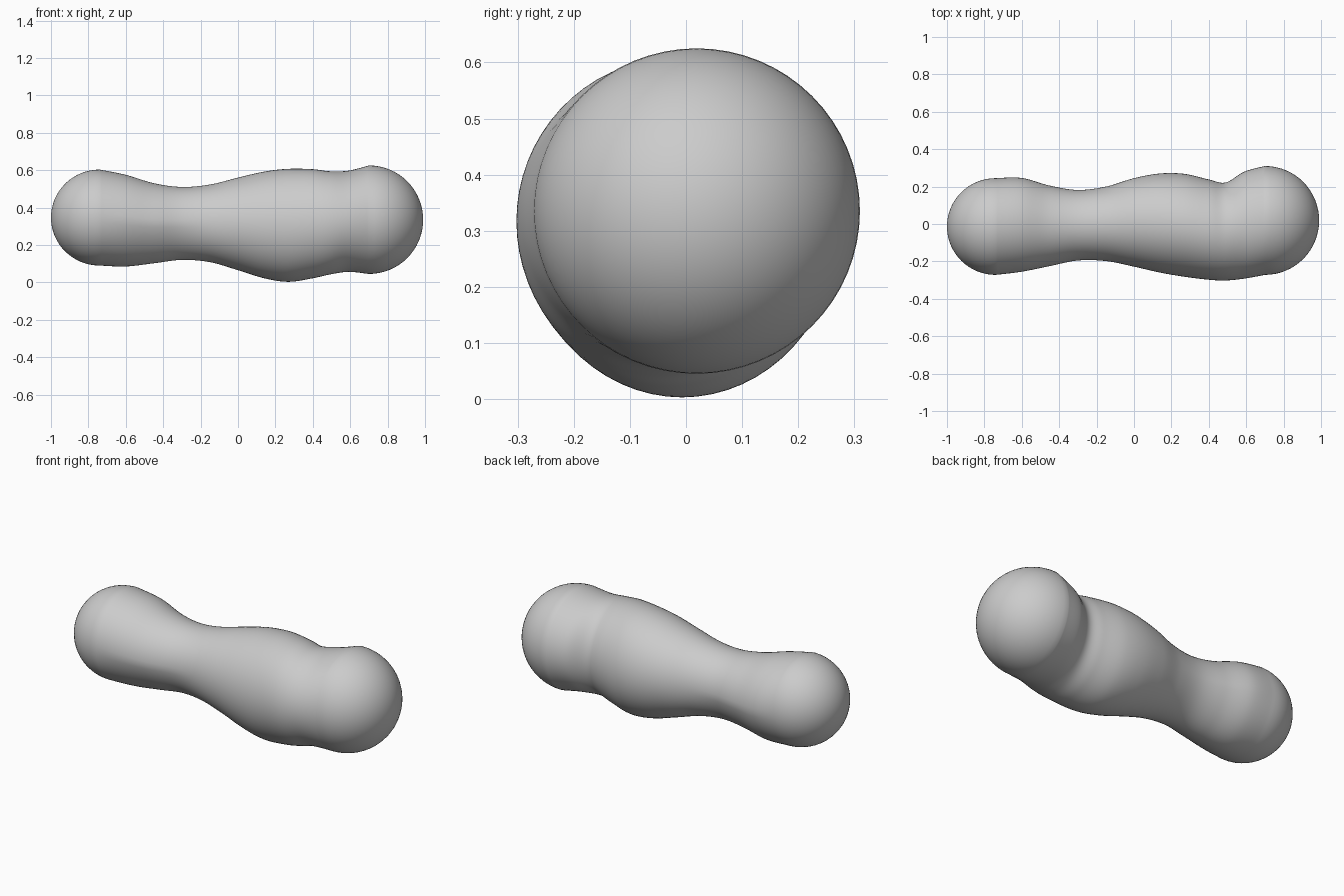
import bpy, bmesh, math
from mathutils import Vector

cube = bpy.data.objects.get("Cube")
if cube:
    bpy.data.objects.remove(cube, do_unlink=True)

SIDES, STEPS, CAP = 64, 8, 16

# Shaft cross-sections: x, top z, bottom z, back y, front y, underside taper
sections = [Vector(s) for s in (
    (-0.74, 0.603, 0.090, 0.245, -0.272, 0.0),
    (-0.60, 0.575, 0.085, 0.246, -0.255, 0.1),
    (-0.45, 0.530, 0.102, 0.205, -0.225, 0.15),
    (-0.30, 0.510, 0.120, 0.182, -0.195, 0.1),
    (-0.15, 0.523, 0.108, 0.200, -0.198, 0.0),
    (0.00, 0.560, 0.065, 0.245, -0.228, 0.0),
    (0.14, 0.592, 0.022, 0.270, -0.260, 0.0),
    (0.27, 0.607, 0.003, 0.268, -0.282, 0.0),
    (0.40, 0.605, 0.022, 0.238, -0.298, 0.0),
    (0.49, 0.594, 0.042, 0.222, -0.302, 0.0),
    (0.59, 0.597, 0.056, 0.280, -0.292, 0.0),
    (0.70, 0.625, 0.045, 0.310, -0.272, 0.0))]


def blend(a, b, c, d, t):
    """Smooth curve from b to c."""
    return 0.5 * (2 * b + (c - a) * t + (2 * a - 5 * b + 4 * c - d) * t * t
                  + (3 * b - a - 3 * c + d) * t ** 3)


def cap(section, length):
    """Rounded end: rings shrinking outward from the end section."""
    x, top, bottom, back, front, taper = section
    cz, cy = (top + bottom) / 2, (back + front) / 2
    rings = []
    for i in range(1, CAP):
        a = math.pi / 2 * i / CAP
        r = math.cos(a)
        rings.append(Vector((x + length * math.sin(a),
                             cz + (top - cz) * r, cz + (bottom - cz) * r,
                             cy + (back - cy) * r, cy + (front - cy) * r, taper)))
    return rings, Vector((x + length, cy, cz))


# Full list of rings from the right tip to the left tip
start, start_tip = cap(sections[0], -0.26)
end, end_tip = cap(sections[-1], 0.29)
padded = [sections[0]] + sections + [sections[-1]]
middle = [blend(*padded[i:i + 4], k / STEPS)
          for i in range(len(sections) - 1) for k in range(STEPS)]
profile = start[::-1] + middle + [sections[-1]] + end

# Skin the rings
bm = bmesh.new()
loops = []
for x, top, bottom, back, front, taper in profile:
    ring = []
    for j in range(SIDES):
        a = 2 * math.pi * j / SIDES
        width = (back - front) / 2 * math.cos(a) * (1 + taper * min(0, math.sin(a)))
        ring.append(bm.verts.new((x, (back + front) / 2 + width,
                                  (top + bottom) / 2 + (top - bottom) / 2 * math.sin(a))))
    loops.append(ring)
for a, b in zip(loops, loops[1:]):
    for j in range(SIDES):
        k = (j + 1) % SIDES
        bm.faces.new((a[j], a[k], b[k], b[j]))
for ring, tip in ((loops[0], start_tip), (loops[-1], end_tip)):
    point = bm.verts.new(tip)
    for j in range(SIDES):
        bm.faces.new((ring[j], ring[(j + 1) % SIDES], point))
bmesh.ops.recalc_face_normals(bm, faces=bm.faces)
for f in bm.faces:
    f.smooth = True

mesh = bpy.data.meshes.new("knobbed_body")
bm.to_mesh(mesh)
bm.free()
body = bpy.data.objects.new("knobbed_body", mesh)
bpy.context.collection.objects.link(body)

# Plain grey surface
grey = bpy.data.materials.new("light_grey")
grey.use_nodes = True
color = (0.6, 0.6, 0.6, 1)
grey.diffuse_color = color
grey.node_tree.nodes["Principled BSDF"].inputs["Base Color"].default_value = color
mesh.materials.append(grey)
